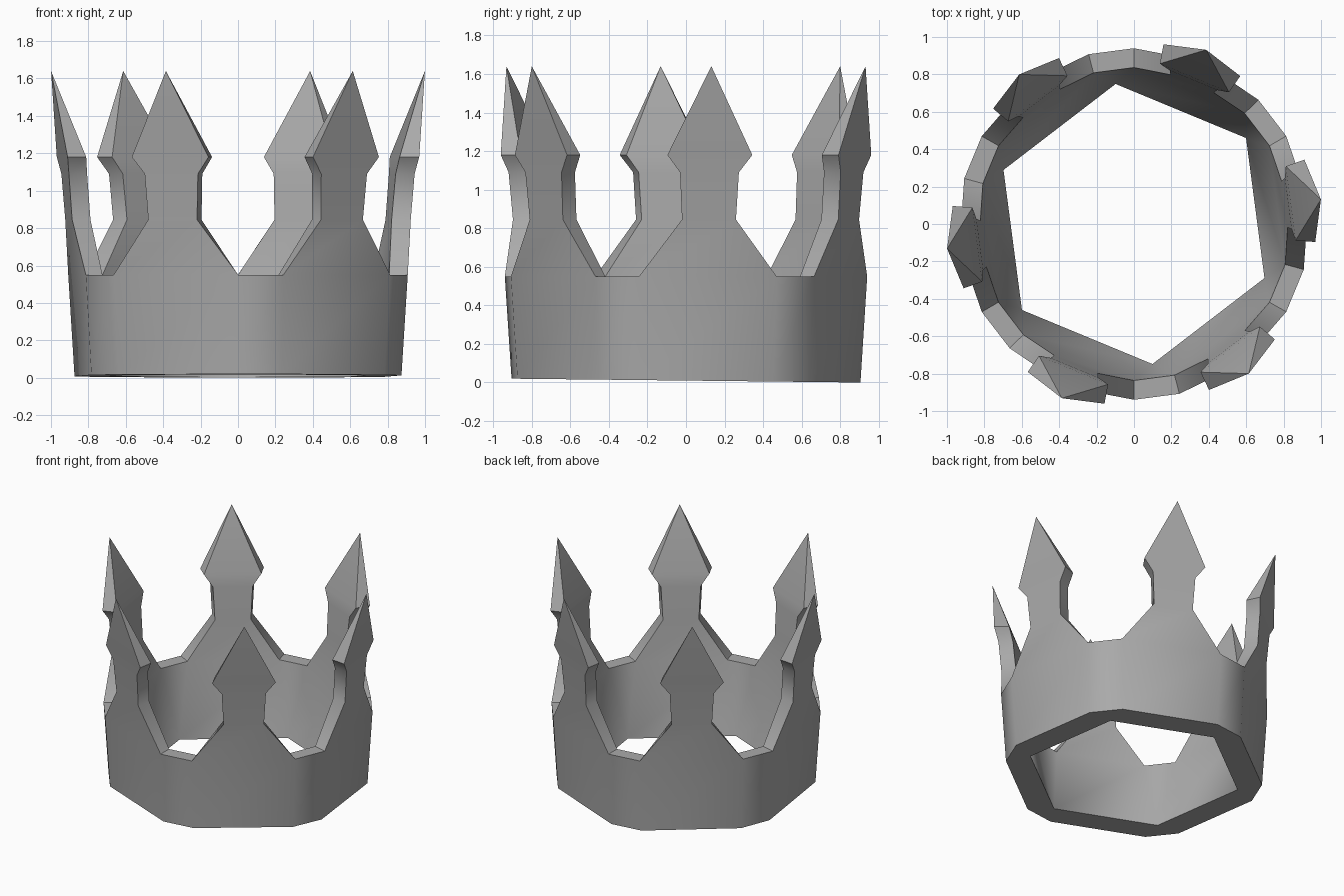
import bpy, bmesh, math
from mathutils import Vector

if "Cube" in bpy.data.objects:
    bpy.data.objects.remove(bpy.data.objects["Cube"], do_unlink=True)

COUNT = 6
STEP = math.tau / COUNT
START = math.radians(7.5)

# Half profile of one point: (height, distance from axis, half width)
OUTER = [(0.01, 0.836, 0.346), (0.55, 0.868, 0.360), (0.845, 0.913, 0.141),
         (1.09, 0.932, 0.154), (1.18, 0.948, 0.222)]
INNER = [(0.01, 0.654, 0.3775), (0.55, 0.773, 0.320), (0.845, 0.812, 0.125),
         (1.09, 0.832, 0.138), (1.18, 0.845, 0.200)]
TIP = (1.64, 1.008, 0.0)

bm = bmesh.new()


def place(row, side, k):
    """Put a profile point on the k-th point of the crown; the base is slightly tilted."""
    z, r, w = row
    a = START + k * STEP
    x = r * math.cos(a) - side * w * math.sin(a)
    y = r * math.sin(a) + side * w * math.cos(a)
    if z < 0.1:
        z -= 0.011 * y
    return bm.verts.new(Vector((x, y, z)))


points = []
for k in range(COUNT):
    points.append({
        "out": [(place(r, -1, k), place(r, 1, k)) for r in OUTER],
        "in": [(place(r, -1, k), place(r, 1, k)) for r in INNER],
        "tip": place(TIP, 0, k)})

for k, p in enumerate(points):
    o, i, tip = p["out"], p["in"], p["tip"]
    top = len(o) - 1
    # Front and back of the panel, and the stalk sides above the band
    for n in range(top):
        bm.faces.new((o[n][0], o[n][1], o[n + 1][1], o[n + 1][0]))
        bm.faces.new((i[n][1], i[n][0], i[n + 1][0], i[n + 1][1]))
        if n > 0:
            for s in (0, 1):
                bm.faces.new((o[n][s], i[n][s], i[n + 1][s], o[n + 1][s]))
    # Pointed head
    head = [o[top][0], o[top][1], i[top][1], i[top][0]]
    for n in range(4):
        bm.faces.new((head[n], head[(n + 1) % 4], tip))
    # Underside
    bm.faces.new((o[0][1], o[0][0], i[0][0], i[0][1]))
    # Band below the notch that leads to the next point
    q = points[(k + 1) % COUNT]
    qo, qi = q["out"], q["in"]
    bm.faces.new((o[0][1], qo[0][0], qo[1][0], o[1][1]))
    bm.faces.new((i[0][1], i[1][1], qi[1][0], qi[0][0]))
    bm.faces.new((o[1][1], qo[1][0], qi[1][0], i[1][1]))
    bm.faces.new((o[0][1], i[0][1], qi[0][0], qo[0][0]))

# Inner base corners of neighbouring panels meet in one hexagon corner
bmesh.ops.remove_doubles(bm, verts=bm.verts[:], dist=0.01)
bmesh.ops.recalc_face_normals(bm, faces=bm.faces[:])

mesh = bpy.data.meshes.new("crown")
bm.to_mesh(mesh)
bm.free()
crown = bpy.data.objects.new("crown", mesh)
bpy.context.collection.objects.link(crown)

# Plain grey metal
grey = bpy.data.materials.new("grey")
grey.use_nodes = True
colour = (0.4, 0.4, 0.4, 1.0)
grey.diffuse_color = colour
for node in grey.node_tree.nodes:
    if node.type == "BSDF_PRINCIPLED":
        node.inputs["Base Color"].default_value = colour
mesh.materials.append(grey)

bpy.ops.object.select_all(action="DESELECT")
crown.select_set(True)
bpy.context.view_layer.objects.active = crown
bpy.ops.object.shade_smooth_by_angle(angle=math.radians(40))
